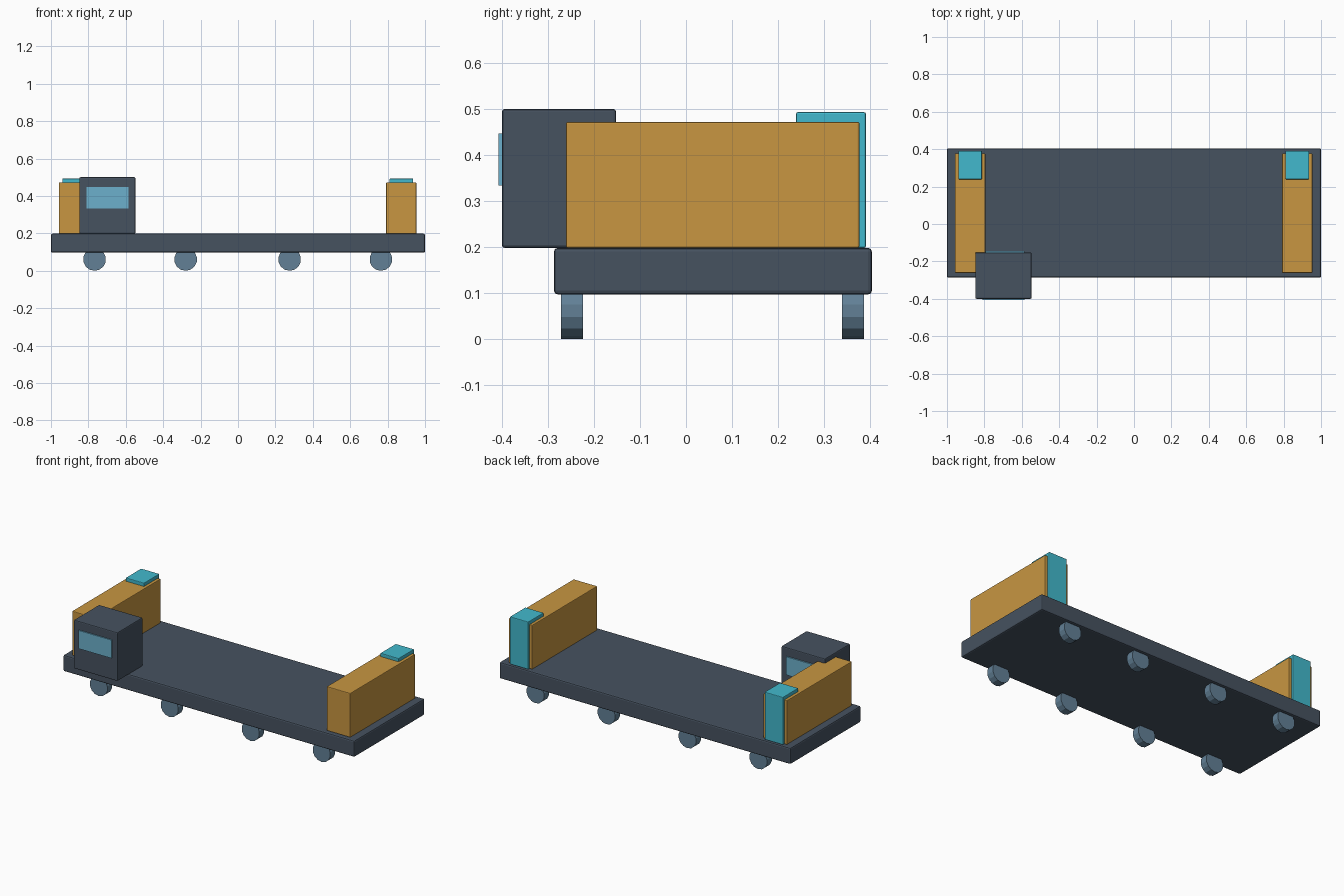
import bpy
import bmesh
from math import radians
from mathutils import Matrix

cube = bpy.data.objects.get("Cube")
if cube:
    bpy.data.objects.remove(cube, do_unlink=True)


def material(name, color):
    mat = bpy.data.materials.new(name)
    mat.use_nodes = True
    mat.diffuse_color = (*color, 1)
    mat.node_tree.nodes["Principled BSDF"].inputs["Base Color"].default_value = (*color, 1)
    return mat


slate = material("dark slate", (0.061, 0.084, 0.117))
amber = material("amber", (0.578, 0.305, 0.053))
teal = material("teal", (0.055, 0.485, 0.610))
glass = material("pale blue glass", (0.15, 0.434, 0.604))
steel = material("blue steel", (0.122, 0.216, 0.305))


def add_object(name, bm, mat):
    mesh = bpy.data.meshes.new(name)
    bm.to_mesh(mesh)
    bm.free()
    mesh.materials.append(mat)
    obj = bpy.data.objects.new(name, mesh)
    bpy.context.collection.objects.link(obj)
    return obj


def box(name, mat, x, y, z, bevel=0.0):
    """Box from (low, high) ranges, with softened edges."""
    bm = bmesh.new()
    bmesh.ops.create_cube(bm, size=1)
    for v in bm.verts:
        v.co = [r[c > 0] for r, c in zip((x, y, z), v.co)]
    obj = add_object(name, bm, mat)
    if bevel:
        mod = obj.modifiers.new("soft edges", "BEVEL")
        mod.width = bevel
        mod.segments = 2
    return obj


def wheel(name, x, y):
    bm = bmesh.new()
    bmesh.ops.create_cone(bm, cap_ends=True, segments=14, radius1=0.061,
                          radius2=0.061, depth=0.048,
                          matrix=Matrix.Rotation(radians(90), 4, "X"))
    bmesh.ops.translate(bm, verts=bm.verts, vec=(x, y, 0.061))
    add_object(name, bm, steel)


# Flat deck
box("deck", slate, (-1, 1), (-0.287, 0.404), (0.097, 0.198), 0.008)

# Operator cab with front and rear windows
box("cab", slate, (-0.848, -0.548), (-0.4, -0.152), (0.198, 0.5), 0.006)
for side, y in (("front", (-0.407, -0.399)), ("rear", (-0.153, -0.144))):
    box(side + "_window", glass, (-0.811, -0.585), y, (0.334, 0.447))

# End bulkheads, each with a teal post at the rear
for side, x in (("right", -0.876), ("left", 0.873)):
    box(side + "_bulkhead", amber, (x - 0.081, x + 0.081),
        (-0.261, 0.377), (0.198, 0.472), 0.004)
    box(side + "_post", teal, (x - 0.063, x + 0.063),
        (0.239, 0.391), (0.198, 0.493), 0.004)

# Four wheels along each side
for side, y in (("front", -0.248), ("rear", 0.363)):
    for i, x in enumerate((-0.767, -0.28, 0.276, 0.764), 1):
        wheel(f"{side}_wheel_{i}", x, y)
